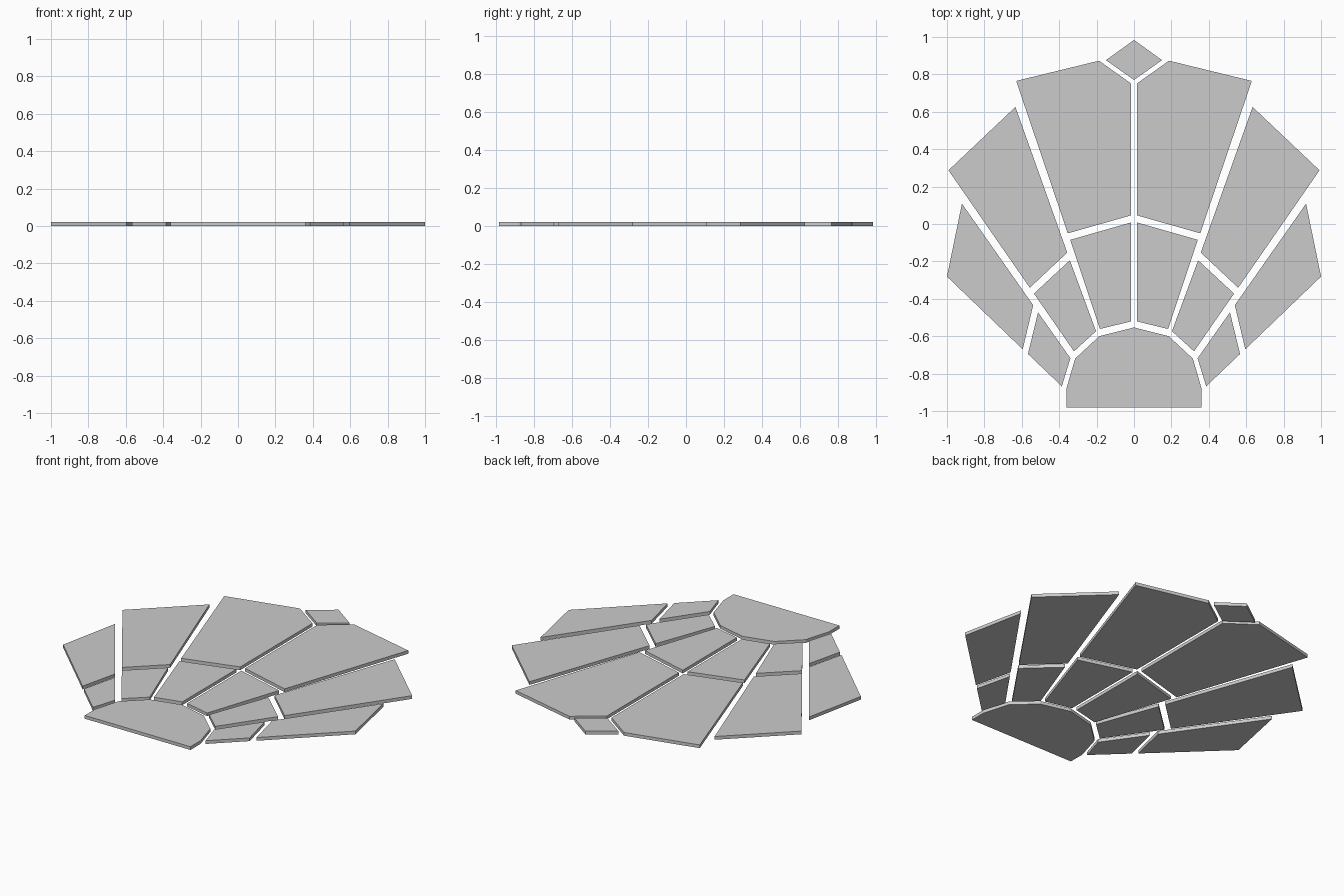
import bpy, bmesh

if "Cube" in bpy.data.objects:
    bpy.data.objects.remove(bpy.data.objects["Cube"])

THICK = 0.02


def plate(name, outline):
    """Flat plate extruded upward from a closed outline on the ground."""
    bm = bmesh.new()
    face = bm.faces.new([bm.verts.new((x, y, 0)) for x, y in outline])
    ext = bmesh.ops.extrude_face_region(bm, geom=[face])
    top = [g for g in ext["geom"] if isinstance(g, bmesh.types.BMVert)]
    bmesh.ops.translate(bm, vec=(0, 0, THICK), verts=top)
    bmesh.ops.recalc_face_normals(bm, faces=bm.faces[:])
    mesh = bpy.data.meshes.new(name)
    bm.to_mesh(mesh)
    bm.free()
    obj = bpy.data.objects.new(name, mesh)
    bpy.context.collection.objects.link(obj)


def symmetric(half):
    """Complete a half outline running from top to bottom across x = 0."""
    return half + [(-x, y) for x, y in reversed(half) if x > 0]


# Single plates on the centre line
plate("tip_diamond", symmetric([(0, 0.984), (0.15, 0.876), (0, 0.77)]))
plate("base_hub", symmetric([(0, -0.553), (0.186, -0.6), (0.315, -0.72),
                             (0.362, -0.883), (0.362, -0.982)]))

# Fan plates, built on the right and mirrored to the left
fan = {
    "upper_outer_petal": [(0.017, 0.752), (0.187, 0.873), (0.63, 0.765),
                          (0.354, -0.05), (0.017, 0.046)],
    "upper_inner_petal": [(0.017, 0.008), (0.341, -0.085), (0.182, -0.561),
                          (0.017, -0.521)],
    "middle_outer_petal": [(0.634, 0.626), (0.992, 0.287), (0.557, -0.341),
                           (0.357, -0.153)],
    "middle_inner_petal": [(0.343, -0.194), (0.535, -0.372), (0.321, -0.681),
                           (0.203, -0.573)],
    "lower_outer_petal": [(0.92, 0.109), (1.0, -0.281), (0.595, -0.67),
                          (0.539, -0.434)],
    "lower_inner_petal": [(0.513, -0.472), (0.567, -0.695), (0.386, -0.868),
                          (0.34, -0.718)],
}
for name, pts in fan.items():
    for side, s in (("right", 1), ("left", -1)):
        plate(f"{name}_{side}", [(s * x, y) for x, y in pts])
